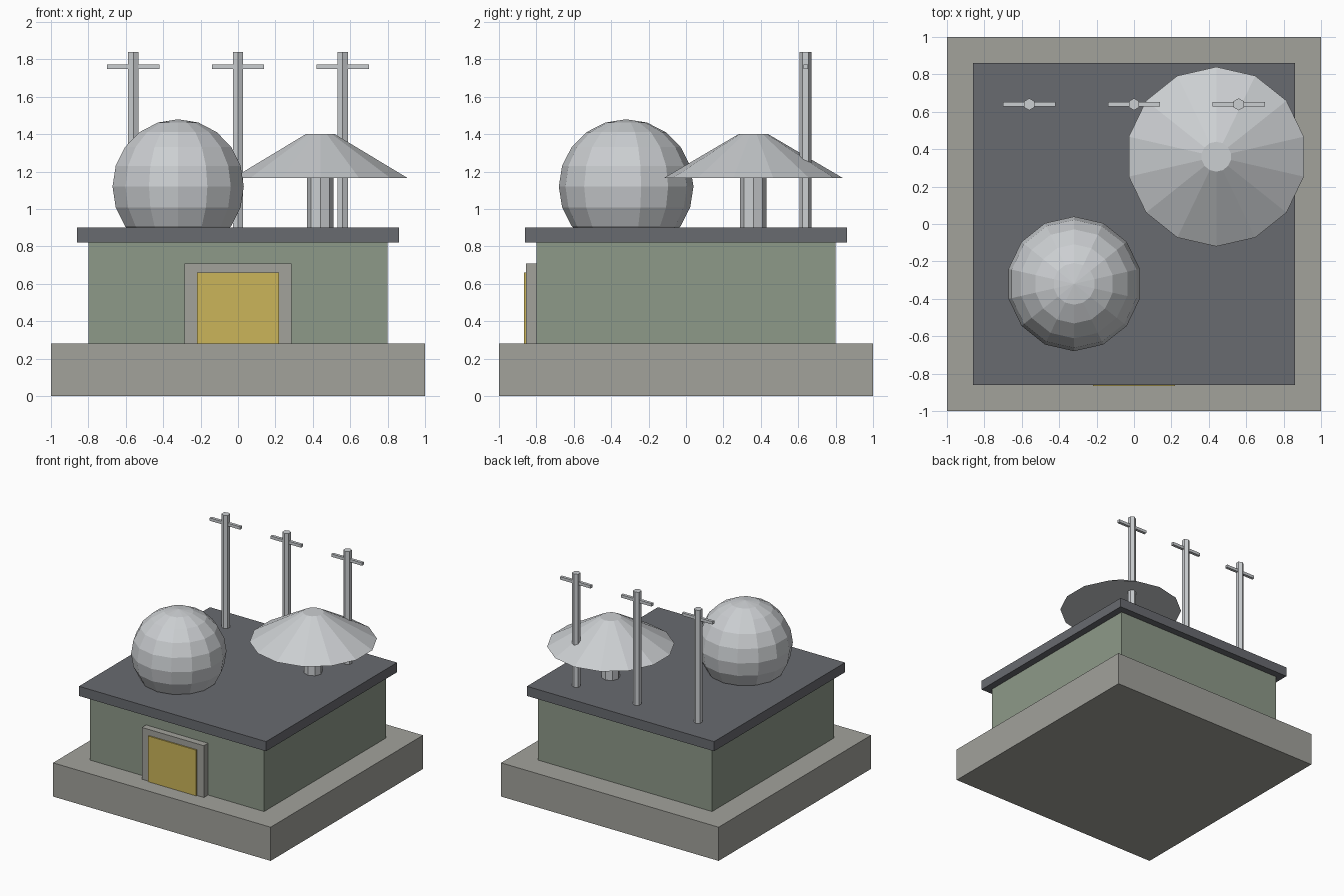
import bpy

if "Cube" in bpy.data.objects:
    bpy.data.objects.remove(bpy.data.objects["Cube"])


def material(name, rgb):
    m = bpy.data.materials.new(name)
    m.diffuse_color = (*rgb, 1.0)
    m.use_nodes = True
    m.node_tree.nodes["Principled BSDF"].inputs["Base Color"].default_value = m.diffuse_color
    return m


CONCRETE = material("concrete", (0.36, 0.36, 0.33))
WALL = material("green_wall", (0.27, 0.32, 0.25))
DARK = material("dark_roofing", (0.14, 0.145, 0.16))
STEEL = material("light_steel", (0.60, 0.62, 0.64))
YELLOW = material("yellow_door", (0.60, 0.46, 0.10))


def finish(name, mat):
    ob = bpy.context.object
    ob.name = name
    ob.data.materials.append(mat)
    return ob


def box(name, lo, hi, mat):
    centre = [(a + b) / 2 for a, b in zip(lo, hi)]
    bpy.ops.mesh.primitive_cube_add(size=1, location=centre)
    ob = finish(name, mat)
    ob.scale = [b - a for a, b in zip(lo, hi)]
    bpy.ops.object.transform_apply(location=False, rotation=False, scale=True)
    return ob


def prism(name, x, y, z0, z1, r0, r1, sides, mat):
    bpy.ops.mesh.primitive_cone_add(vertices=sides, radius1=r0, radius2=r1,
                                    depth=z1 - z0, location=(x, y, (z0 + z1) / 2))
    return finish(name, mat)


# Building: plinth, walls, overhanging roof slab
box("plinth", (-1, -1, 0), (1, 1, 0.28), CONCRETE)
box("walls", (-0.8, -0.8, 0.28), (0.8, 0.8, 0.82), WALL)
box("roof_slab", (-0.86, -0.86, 0.82), (0.86, 0.86, 0.90), DARK)

# Doorway on the front
box("door_frame", (-0.285, -0.855, 0.28), (0.285, -0.79, 0.71), CONCRETE)
box("door", (-0.22, -0.865, 0.28), (0.22, -0.80, 0.66), YELLOW)

# Radar dome, sunk into the roof
bpy.ops.mesh.primitive_uv_sphere_add(segments=14, ring_count=10, radius=0.36,
                                     location=(-0.32, -0.32, 1.12))
finish("radar_dome", STEEL)

# Conical dish on a short post
prism("dish_post", 0.44, 0.36, 0.88, 1.18, 0.07, 0.07, 8, STEEL)
prism("dish", 0.44, 0.36, 1.165, 1.40, 0.48, 0.08, 14, STEEL)

# Row of antenna masts with crossbars along the back
for i, x in enumerate((-0.56, 0.0, 0.56), 1):
    prism(f"mast_{i}", x, 0.64, 0.88, 1.84, 0.032, 0.032, 6, STEEL)
    box(f"mast_crossbar_{i}", (x - 0.14, 0.628, 1.75), (x + 0.14, 0.652, 1.774), STEEL)
